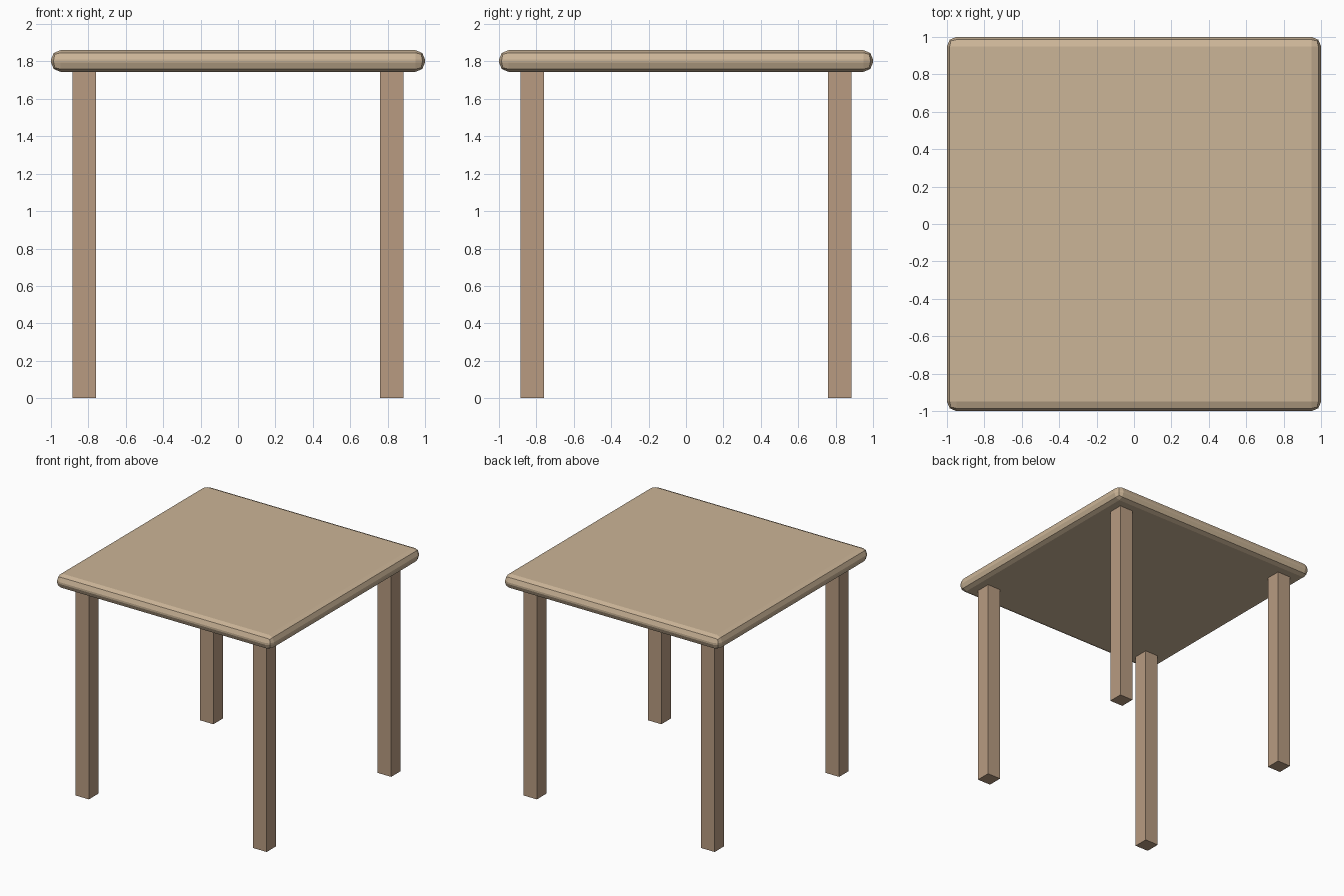
import bpy

if "Cube" in bpy.data.objects:
    bpy.data.objects.remove(bpy.data.objects["Cube"])

def material(name, color):
    m = bpy.data.materials.new(name)
    m.diffuse_color = color
    m.use_nodes = True
    m.node_tree.nodes["Principled BSDF"].inputs["Base Color"].default_value = m.diffuse_color
    return m

top_wood = material("light_wood", (0.60, 0.46, 0.31, 1))
leg_wood = material("leg_wood", (0.48, 0.33, 0.22, 1))

def box(name, center, size, mat):
    bpy.ops.mesh.primitive_cube_add(size=1, location=center)
    ob = bpy.context.object
    ob.name = name
    ob.scale = size
    bpy.ops.object.transform_apply(location=False, rotation=False, scale=True)
    ob.data.materials.append(mat)
    return ob

TOP, UNDER = 1.86, 1.745

# Tabletop with rounded edges
top = box("tabletop", (0, 0, (TOP + UNDER) / 2), (2, 2, TOP - UNDER), top_wood)
bevel = top.modifiers.new("rounded_edges", 'BEVEL')
bevel.width = 0.05
bevel.segments = 2

# Four square legs, set in from the corners
for side, x in (("left", -0.823), ("right", 0.823)):
    for end, y in (("front", -0.823), ("back", 0.823)):
        box(f"{end}_{side}_leg", (x, y, UNDER / 2), (0.125, 0.125, UNDER), leg_wood)
